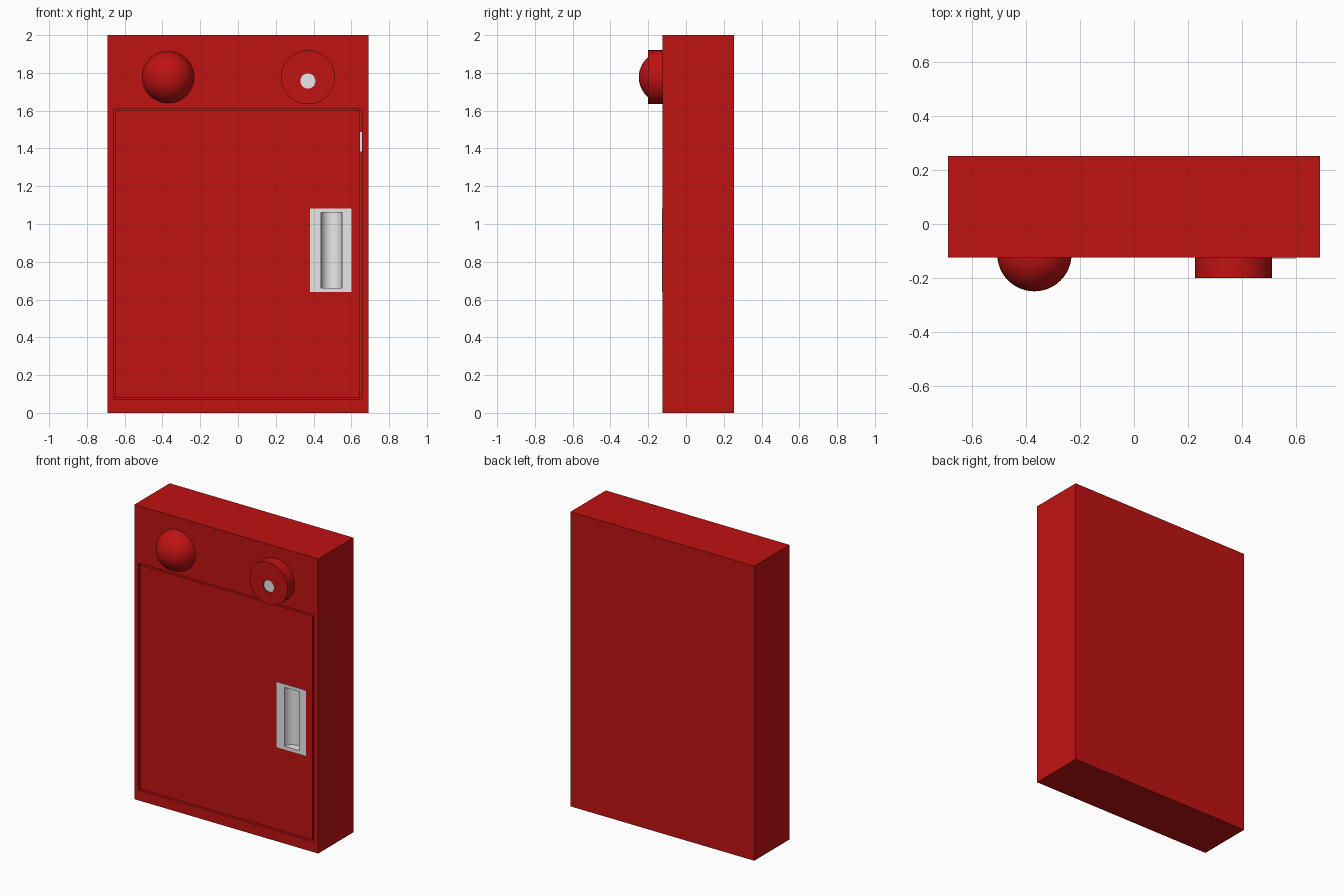
import bpy
import math

cube = bpy.data.objects.get("Cube")
if cube:
    bpy.data.objects.remove(cube, do_unlink=True)


def material(name, color):
    mat = bpy.data.materials.new(name)
    mat.use_nodes = True
    mat.diffuse_color = color
    mat.node_tree.nodes["Principled BSDF"].inputs["Base Color"].default_value = color
    return mat


red = material("red paint", (0.53, 0.006, 0.006, 1))
grey = material("light grey metal", (0.8, 0.8, 0.8, 1))


def finish(name, mat):
    obj = bpy.context.object
    obj.name = name
    bpy.ops.object.transform_apply(location=False, rotation=True, scale=True)
    if mat:
        obj.data.materials.append(mat)
    return obj


def box(name, x, y, z, mat=None):
    """Box between the (low, high) pairs of each axis."""
    bpy.ops.mesh.primitive_cube_add(size=1, location=[sum(p) / 2 for p in (x, y, z)])
    bpy.context.object.scale = [p[1] - p[0] for p in (x, y, z)]
    return finish(name, mat)


def drum(name, x, z, radius, y, mat=None, upright=False, length=0):
    """Cylinder facing the front, or standing upright at depth y."""
    if upright:
        bpy.ops.mesh.primitive_cylinder_add(vertices=32, radius=radius, depth=length, location=(x, y, z))
    else:
        bpy.ops.mesh.primitive_cylinder_add(vertices=64, radius=radius, depth=y[1] - y[0],
                                            location=(x, sum(y) / 2, z), rotation=(math.pi / 2, 0, 0))
    return finish(name, mat)


def cut(target, cutter):
    cutter.hide_render = True
    mod = target.modifiers.new("cut", 'BOOLEAN')
    mod.operation = 'DIFFERENCE'
    mod.solver = 'EXACT'
    mod.object = cutter
    bpy.context.view_layer.objects.active = target
    bpy.ops.object.modifier_apply(modifier=mod.name)
    bpy.data.objects.remove(cutter, do_unlink=True)


def smooth(obj):
    bpy.ops.object.select_all(action='DESELECT')
    obj.select_set(True)
    bpy.context.view_layer.objects.active = obj
    bpy.ops.object.shade_smooth_by_angle(angle=math.radians(35))


FRONT = -0.125

# Cabinet with a door opening
cabinet = box("cabinet", (-0.69, 0.69), (FRONT, 0.253), (0, 2), red)
cut(cabinet, box("opening", (-0.66, 0.656), (FRONT - 0.1, 0.02), (0.07, 1.61)))

# Flush door with a seat for the handle
door = box("door", (-0.65, 0.646), (FRONT, -0.085), (0.08, 1.6), red)
cut(door, box("handle_seat", (0.385, 0.595), (-0.3, 0.1), (0.645, 1.075)))

# Recessed handle with a rounded finger pocket
handle = box("handle", (0.38, 0.6), (FRONT - 0.003, -0.04), (0.64, 1.083), grey)
cut(handle, drum("pocket", 0.495, 0.862, 0.056, FRONT - 0.003, upright=True, length=0.4))
smooth(handle)

# Latch bolt bridging the door gap
box("latch", (0.63, 0.67), (-0.115, -0.095), (1.38, 1.49), grey)

# Alarm lamp
bpy.ops.mesh.primitive_uv_sphere_add(segments=48, ring_count=24, radius=0.138,
                                     location=(-0.37, -0.112, 1.777))
smooth(finish("alarm_lamp", red))

# Bell with a small metal button in its centre
bell = drum("bell", 0.37, 1.777, 0.143, (-0.2, FRONT + 0.01), red)
cut(bell, drum("button_hole", 0.37, 1.757, 0.04, (-0.25, -0.19)))
smooth(bell)
smooth(drum("bell_button", 0.37, 1.757, 0.04, (-0.194, -0.17), grey))
